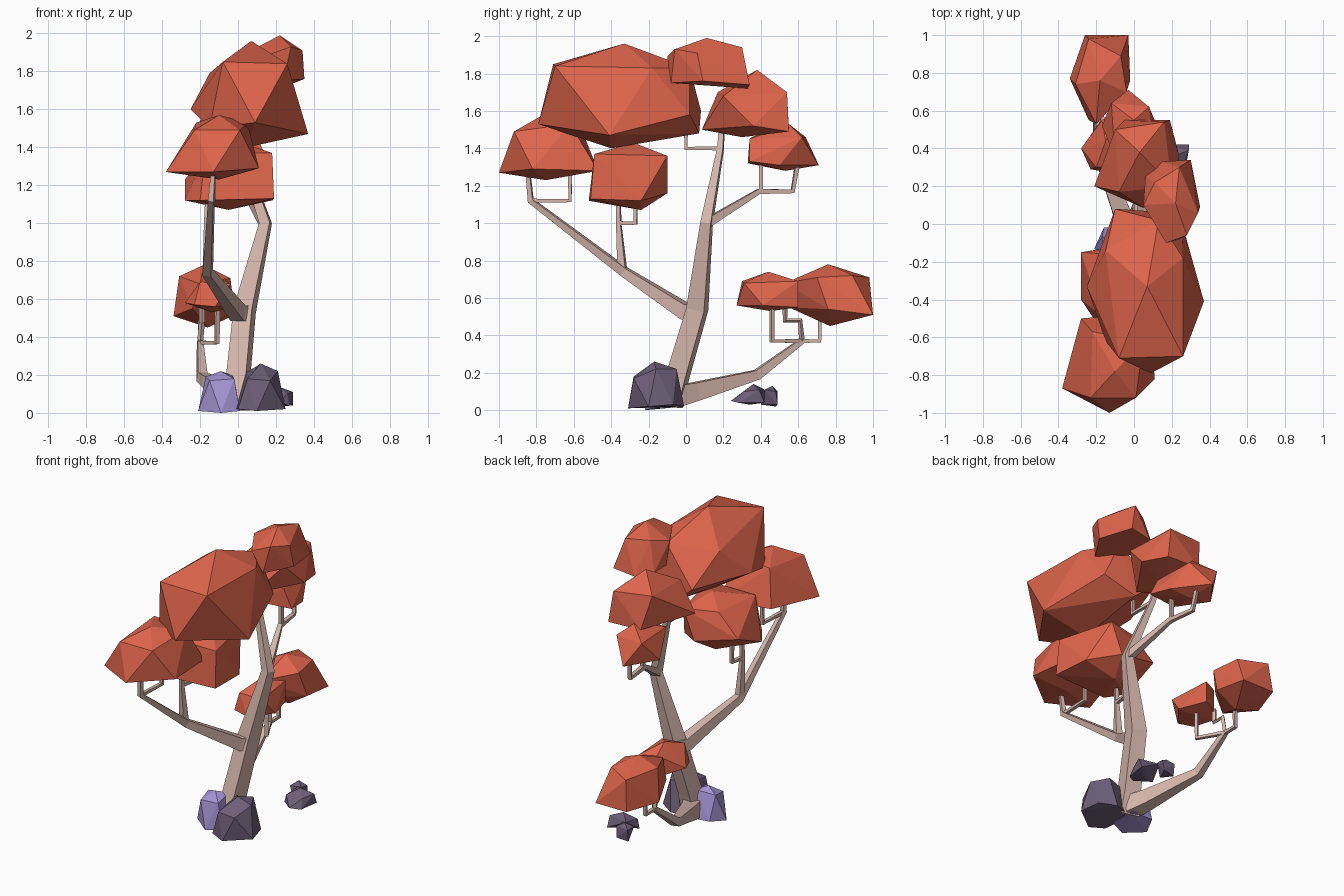
import bpy, bmesh, math


def material(name, rgb):
    m = bpy.data.materials.new(name)
    m.diffuse_color = (*rgb, 1)
    return m


LEAF = material("leaf_red", (0.74, 0.13, 0.072))
BARK = material("pale_bark", (0.66, 0.465, 0.405))
STONE = material("dark_stone", (0.155, 0.115, 0.19))
LILAC = material("lilac_stone", (0.37, 0.30, 0.66))


def facet(name, mat, *points):
    """Low-poly lump: the convex hull of a few corner points."""
    bm = bmesh.new()
    for p in points:
        bm.verts.new(p)
    bmesh.ops.convex_hull(bm, input=bm.verts)
    bmesh.ops.delete(bm, geom=[v for v in bm.verts if not v.link_faces], context='VERTS')
    bmesh.ops.recalc_face_normals(bm, faces=bm.faces)
    me = bpy.data.meshes.new(name)
    bm.to_mesh(me)
    bm.free()
    me.materials.append(mat)
    bpy.context.collection.objects.link(bpy.data.objects.new(name, me))


def limb(name, path):
    """Tapered, four-sided limb along (x, y, z, half width) points."""
    cu = bpy.data.curves.new(name, 'CURVE')
    cu.dimensions = '3D'
    cu.bevel_depth = 1
    cu.bevel_resolution = 0
    cu.use_fill_caps = True
    sp = cu.splines.new('POLY')
    sp.points.add(len(path) - 1)
    for pt, (x, y, z, r) in zip(sp.points, path):
        pt.co = (x, y, z, 1)
        pt.radius = r * 1.3
        pt.tilt = math.pi / 4
    sp.use_smooth = False
    cu.materials.append(BARK)
    ob = bpy.data.objects.new(name, cu)
    bpy.context.collection.objects.link(ob)
    bpy.ops.object.select_all(action='DESELECT')
    ob.select_set(True)
    bpy.context.view_layer.objects.active = ob
    bpy.ops.object.convert(target='MESH')
    bpy.ops.object.shade_flat()


def twig(name, *pts):
    limb(name, [(*p, 0.012) for p in pts])


# Trunk and main branches
limb("trunk", [(-0.01, -0.09, 0.03, 0.068), (0.0, -0.045, 0.18, 0.058), (0.035, 0.06, 0.54, 0.054),
               (0.145, 0.11, 1.0, 0.031), (0.01, 0.185, 1.4, 0.017), (-0.01, 0.19, 1.49, 0.015)])
limb("front_branch", [(0.04, 0.07, 0.52, 0.052), (0.0, 0.0, 0.525, 0.044), (-0.16, -0.33, 0.74, 0.026),
                      (-0.14, -0.83, 1.12, 0.016), (-0.13, -0.845, 1.27, 0.012)])
limb("front_upright", [(-0.16, -0.34, 0.74, 0.024), (-0.165, -0.36, 1.0, 0.013), (-0.16, -0.36, 1.15, 0.011)])
limb("back_branch", [(0.14, 0.11, 1.0, 0.026), (0.04, 0.39, 1.17, 0.015), (0.015, 0.57, 1.17, 0.013),
                     (0.0, 0.60, 1.34, 0.012)])
limb("low_branch", [(-0.01, -0.06, 0.075, 0.062), (-0.06, 0.05, 0.10, 0.052), (-0.19, 0.38, 0.19, 0.028),
                    (-0.2, 0.62, 0.37, 0.016)])

# Twigs holding up the foliage
twig("front_twig", (-0.14, -0.83, 1.12), (-0.13, -0.62, 1.12), (-0.13, -0.62, 1.28))
twig("upright_twig", (-0.165, -0.36, 1.0), (-0.15, -0.27, 1.0), (-0.15, -0.27, 1.12))
twig("back_twig", (0.04, 0.40, 1.16), (0.04, 0.40, 1.36))
twig("crown_twig", (0.01, 0.19, 1.4), (0.01, 0.0, 1.4), (0.01, 0.0, 1.52))
twig("low_twig_inner", (-0.2, 0.62, 0.37), (-0.11, 0.46, 0.37), (-0.11, 0.46, 0.57))
twig("low_twig_middle", (-0.2, 0.62, 0.37), (-0.19, 0.61, 0.48), (-0.19, 0.53, 0.48), (-0.19, 0.53, 0.57))
twig("low_twig_outer", (-0.2, 0.60, 0.37), (-0.2, 0.715, 0.37), (-0.2, 0.715, 0.5))

# Foliage clumps
facet("foliage_main", LEAF,
      (0.07, -0.33, 1.96), (0.26, -0.70, 1.84), (-0.08, -0.71, 1.85), (0.26, -0.18, 1.83),
      (-0.15, -0.14, 1.79), (0.13, 0.02, 1.83), (-0.25, -0.33, 1.60), (0.37, -0.41, 1.47),
      (0.09, -0.79, 1.53), (0.05, 0.07, 1.48), (-0.10, 0.08, 1.6), (0.25, 0.02, 1.58),
      (0.05, -0.40, 1.40), (-0.15, -0.62, 1.5))
facet("foliage_front", LEAF,
      (-0.13, -1.0, 1.27), (-0.38, -0.87, 1.27), (0.11, -0.82, 1.29), (-0.23, -0.92, 1.49),
      (0.01, -0.92, 1.49), (-0.10, -0.78, 1.57), (-0.22, -0.57, 1.53), (0.05, -0.62, 1.53),
      (0.08, -0.47, 1.28), (-0.28, -0.50, 1.3), (-0.10, -0.75, 1.23))
facet("foliage_front_low", LEAF,
      (-0.28, -0.40, 1.12), (-0.2, -0.52, 1.12), (0.19, -0.51, 1.13), (0.18, -0.49, 1.37),
      (-0.17, -0.49, 1.37), (-0.28, -0.15, 1.23), (0.09, -0.10, 1.36), (-0.13, -0.16, 1.37),
      (0.0, -0.28, 1.43), (0.01, -0.10, 1.16), (-0.05, -0.24, 1.07), (0.18, -0.24, 1.12))
facet("foliage_top", LEAF,
      (0.24, -0.08, 1.75), (0.17, -0.10, 1.89), (0.28, -0.06, 1.93), (0.22, 0.11, 1.99),
      (0.34, 0.06, 1.91), (0.35, 0.09, 1.76), (0.24, 0.30, 1.94), (0.11, 0.22, 1.93),
      (0.05, 0.10, 1.9), (0.06, 0.12, 1.74), (0.30, 0.34, 1.74), (0.15, 0.33, 1.72), (0.06, 0.25, 1.74))
facet("foliage_back", LEAF,
      (0.03, 0.38, 1.82), (0.16, 0.54, 1.70), (-0.10, 0.50, 1.72), (0.20, 0.20, 1.68),
      (-0.08, 0.17, 1.7), (-0.21, 0.20, 1.52), (0.05, 0.085, 1.5), (0.24, 0.36, 1.52),
      (0.19, 0.55, 1.49), (-0.05, 0.55, 1.5), (0.0, 0.30, 1.46))
facet("foliage_back_low", LEAF,
      (0.0, 0.55, 1.53), (-0.03, 0.71, 1.31), (0.08, 0.62, 1.46), (-0.12, 0.64, 1.46),
      (0.13, 0.50, 1.31), (-0.17, 0.52, 1.32), (0.10, 0.34, 1.45), (-0.10, 0.35, 1.46),
      (0.16, 0.34, 1.33), (-0.04, 0.33, 1.32), (0.0, 0.53, 1.28))
facet("foliage_low_inner", LEAF,
      (-0.15, 0.44, 0.74), (-0.04, 0.31, 0.68), (-0.20, 0.30, 0.69), (-0.28, 0.40, 0.58),
      (-0.23, 0.29, 0.57), (-0.12, 0.27, 0.56), (-0.01, 0.41, 0.56), (-0.07, 0.60, 0.69),
      (-0.17, 0.55, 0.69), (-0.07, 0.60, 0.55), (-0.18, 0.54, 0.55), (-0.14, 0.45, 0.53))
facet("foliage_low_outer", LEAF,
      (-0.18, 0.76, 0.78), (-0.07, 0.89, 0.72), (-0.24, 0.98, 0.71), (-0.31, 0.74, 0.72),
      (-0.04, 0.70, 0.71), (-0.20, 0.53, 0.68), (-0.02, 0.76, 0.54), (-0.03, 1.0, 0.51),
      (-0.26, 1.0, 0.51), (-0.34, 0.77, 0.51), (-0.24, 0.55, 0.55), (-0.16, 0.77, 0.45))

# Rocks around the base
facet("large_rock", STONE,
      (0.12, -0.17, 0.26), (0.21, -0.16, 0.22), (0.05, -0.28, 0.18), (0.17, -0.28, 0.17),
      (0.04, -0.08, 0.21), (0.15, -0.05, 0.22), (0.0, -0.27, 0.02), (0.10, -0.31, 0.01),
      (0.25, -0.20, 0.02), (0.22, -0.07, 0.03), (0.12, -0.01, 0.02), (-0.02, -0.06, 0.02))
facet("lilac_rock", LILAC,
      (-0.09, -0.11, 0.22), (-0.17, -0.07, 0.19), (-0.03, -0.05, 0.20), (-0.15, -0.18, 0.17),
      (-0.02, -0.18, 0.18), (-0.21, -0.13, 0.01), (-0.16, -0.02, 0.03), (-0.09, -0.22, 0.0),
      (0.01, -0.18, 0.01), (0.01, -0.01, 0.02))
facet("small_rock", STONE,
      (0.21, 0.36, 0.14), (0.14, 0.31, 0.095), (0.26, 0.31, 0.10), (0.21, 0.24, 0.05),
      (0.29, 0.39, 0.11), (0.15, 0.42, 0.11), (0.29, 0.42, 0.04), (0.12, 0.32, 0.04),
      (0.27, 0.28, 0.04), (0.20, 0.34, 0.03))
facet("pebble", STONE,
      (0.13, 0.46, 0.13), (0.17, 0.42, 0.11), (0.09, 0.42, 0.10), (0.18, 0.48, 0.10),
      (0.09, 0.49, 0.10), (0.17, 0.49, 0.03), (0.09, 0.48, 0.02), (0.13, 0.40, 0.03))
